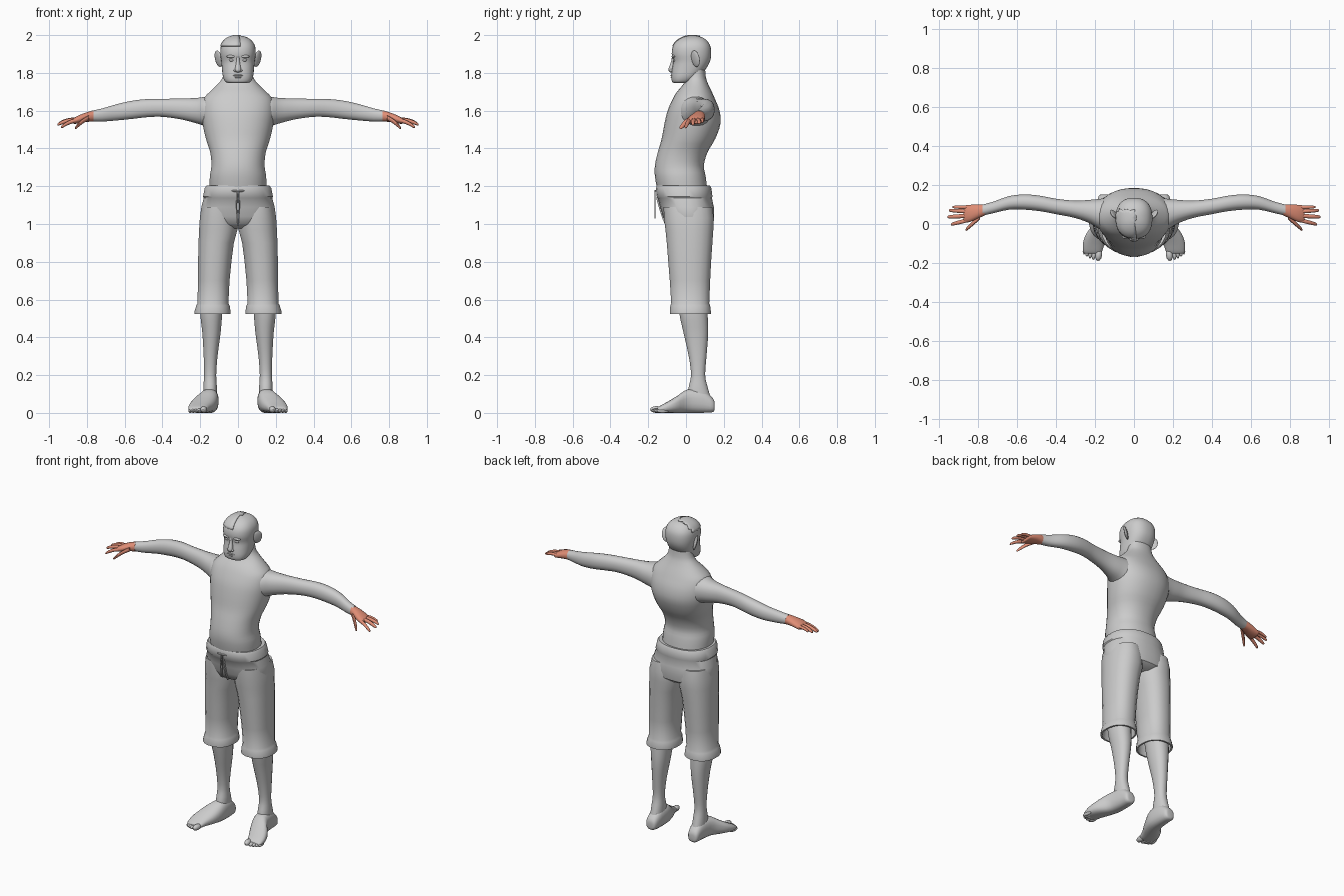
import bpy, bmesh, math
from mathutils import Vector, Matrix


def finish(bm, name, mirror=False, mat=None, angle=45):
    bmesh.ops.recalc_face_normals(bm, faces=bm.faces)
    me = bpy.data.meshes.new(name)
    bm.to_mesh(me)
    bm.free()
    ob = bpy.data.objects.new(name, me)
    bpy.context.collection.objects.link(ob)
    if mat:
        me.materials.append(mat)
    bpy.ops.object.select_all(action='DESELECT')
    ob.select_set(True)
    bpy.context.view_layer.objects.active = ob
    bpy.ops.object.shade_smooth_by_angle(angle=math.radians(angle))
    if mirror:
        m = ob.modifiers.new("Mirror", 'MIRROR')
        m.use_mirror_merge = False
    return ob


def smooth_rows(rows, steps):
    """Catmull-Rom interpolation between cross-sections."""
    out = []
    for i in range(len(rows) - 1):
        p = [rows[max(0, min(len(rows) - 1, i + k))] for k in (-1, 0, 1, 2)]
        for s in range(steps):
            t = s / steps
            out.append([b + 0.5 * t * (c - a + t * (2*a - 5*b + 4*c - d + t * (3*(b - c) + d - a)))
                        for a, b, c, d in zip(*p)])
    return out + [list(rows[-1])]


def loft(bm, rows, axis='z', n=24, steps=3, power=2.2):
    """Rows are (position along axis, u min, u max, v min, v max)."""
    rings = []
    for t, u0, u1, v0, v1 in smooth_rows(rows, steps):
        ring = []
        for k in range(n):
            a = 2 * math.pi * (k + 0.5) / n
            c, s = math.cos(a), math.sin(a)
            u = (u0 + u1) / 2 + (u1 - u0) / 2 * math.copysign(abs(c) ** (2 / power), c)
            v = (v0 + v1) / 2 + (v1 - v0) / 2 * math.copysign(abs(s) ** (2 / power), s)
            ring.append(bm.verts.new({'z': (u, v, t), 'x': (t, u, v), 'y': (u, t, v)}[axis]))
        rings.append(ring)
    for a, b in zip(rings, rings[1:]):
        for k in range(n):
            bm.faces.new((a[k], a[(k + 1) % n], b[(k + 1) % n], b[k]))
    bm.faces.new(rings[0])
    bm.faces.new(rings[-1])


def ball(bm, loc, size, rot=None, seg=12):
    m = Matrix.Translation(loc) @ (rot or Matrix()) @ Matrix.Diagonal((*size, 1))
    bmesh.ops.create_uvsphere(bm, u_segments=seg, v_segments=seg // 2 + 2, radius=1, matrix=m)


def body(rows):
    """Centred rows (z, half width, front y, back y)."""
    return [(z, -w, w, f, b) for z, w, f, b in rows]


skin_red = bpy.data.materials.new("hand_red")
skin_red.diffuse_color = (0.75, 0.27, 0.18, 1)

# Torso and neck
bm = bmesh.new()
loft(bm, body([(1.17, .150, -.15, .115), (1.25, .150, -.165, .105), (1.31, .141, -.165, .095),
               (1.38, .148, -.15, .115), (1.45, .170, -.13, .155), (1.53, .188, -.115, .183),
               (1.60, .195, -.098, .178), (1.66, .185, -.072, .155), (1.70, .150, -.048, .137),
               (1.74, .108, -.015, .118), (1.78, .080, .0, .105), (1.85, .07, .0, .1)]), n=32)
finish(bm, "torso")

# Head
head_rows = body([(1.746, .045, -.06, .01), (1.752, .066, -.073, .03), (1.78, .08, -.078, .07),
                  (1.82, .085, -.074, .105), (1.86, .089, -.068, .127), (1.90, .094, -.076, .134),
                  (1.94, .091, -.070, .13), (1.97, .074, -.048, .112), (1.989, .046, -.015, .085),
                  (1.997, .014, .015, .05)])
bm = bmesh.new()
loft(bm, head_rows, n=32, power=2.4)
finish(bm, "head")

# Raised half of the hair above the forehead
bm = bmesh.new()
loft(bm, head_rows, n=32, power=2.4)
drop = []
for f in bm.faces:
    c = f.calc_center_median()
    if c.x > 0 or c.z < 1.943 or c.y > .07:
        drop.append(f)
bmesh.ops.delete(bm, geom=drop, context='FACES')
hair = finish(bm, "hair_side")
sol = hair.modifiers.new("Thickness", 'SOLIDIFY')
sol.thickness, sol.offset = .004, 1

# Nose, brow and mouth
bm = bmesh.new()
loft(bm, body([(1.803, .008, -.085, -.06), (1.812, .016, -.093, -.06), (1.828, .015, -.091, -.06),
               (1.86, .009, -.079, -.06), (1.89, .007, -.074, -.06)]), n=12)
ball(bm, (0, -.075, 1.787), (.027, .007, .005))
ball(bm, (0, -.074, 1.777), (.022, .007, .005))
finish(bm, "nose_and_mouth")
bm = bmesh.new()
ball(bm, (.014, -.078, 1.813), (.009, .009, .008))
ball(bm, (.036, -.065, 1.887), (.026, .012, .008))
ball(bm, (.034, -.060, 1.868), (.014, .010, .008))
finish(bm, "eye_and_brow", True)

# Ears
bm = bmesh.new()
tilt = Matrix.Rotation(math.radians(-40), 4, 'Z') @ Matrix.Rotation(math.radians(14), 4, 'Y')
ball(bm, (.103, .05, 1.875), (.009, .028, .045), tilt, 16)
finish(bm, "ear", True)

# Arms
bm = bmesh.new()
loft(bm, [(.10, -.045, .14, 1.48, 1.68), (.17, -.03, .13, 1.515, 1.675), (.22, 0, .125, 1.532, 1.668),
          (.30, .03, .12, 1.553, 1.665), (.40, .05, .13, 1.567, 1.663), (.48, .065, .145, 1.565, 1.662),
          (.56, .073, .152, 1.556, 1.653), (.64, .073, .143, 1.548, 1.635),
          (.72, .055, .115, 1.542, 1.612), (.775, .043, .1, 1.543, 1.6)], 'x', 20)
finish(bm, "arm", True)

# Hands: palm plus five fingers given as base and tip
bm = bmesh.new()
loft(bm, [(.765, .042, .101, 1.542, 1.601), (.80, .028, .101, 1.54, 1.592),
          (.84, .01, .099, 1.533, 1.577), (.868, .008, .095, 1.53, 1.562),
          (.874, .02, .085, 1.537, 1.555)], 'x', 16)
for base, tip, r in [((.85, .085, 1.552), (.93, .087, 1.541), .009),
                     ((.855, .064, 1.553), (.948, .07, 1.534), .0105),
                     ((.855, .042, 1.552), (.956, .036, 1.527), .011),
                     ((.85, .02, 1.550), (.938, -.002, 1.512), .011),
                     ((.79, .035, 1.562), (.862, -.03, 1.508), .013)]:
    a, b = Vector(base), Vector(tip)
    rows = []
    for t, k, up in ((0, 1, 0), (.4, 1, .006), (.75, .9, .004), (.95, .65, 0), (1, .25, 0)):
        p = a.lerp(b, t)
        rows.append((p.x, p.y - r*k, p.y + r*k, p.z + up - r*k, p.z + up + r*k))
    loft(bm, rows, 'x', 10, 2, 2)
finish(bm, "hand", True, skin_red)

# Trousers: hips with waistband
bm = bmesh.new()
loft(bm, body([(1.2, .150, -.14, .115), (1.203, .168, -.155, .128), (1.19, .177, -.16, .135),
               (1.145, .186, -.156, .141), (1.138, .182, -.15, .138), (1.09, .195, -.138, .148),
               (1.04, .202, -.122, .149), (1.0, .19, -.105, .143), (.975, .09, -.06, .11)]),
     n=28, steps=1, power=2.3)
finish(bm, "trouser_hips", angle=40)

# Trouser legs with a turned-up hem, open at the bottom
bm = bmesh.new()
loft(bm, [(1.09, .02, .19, -.12, .14), (1.03, .005, .203, -.118, .149), (.97, .002, .207, -.11, .146),
          (.9, .021, .21, -.103, .141), (.8, .034, .212, -.095, .134), (.7, .044, .213, -.087, .129),
          (.58, .05, .215, -.079, .124), (.568, .043, .222, -.084, .129), (.535, .038, .232, -.087, .133),
          (.523, .038, .232, -.087, .133), (.523, .048, .222, -.077, .123),
          (.62, .056, .208, -.072, .118)], 'z', 20, 1, 2.3)
finish(bm, "trouser_leg", True, angle=40)

# Fly seam and drawstring
bm = bmesh.new()
loft(bm, [(1.14, -.009, .009, -.159, -.13), (1.09, -.009, .009, -.145, -.12),
          (1.03, -.006, .006, -.126, -.09), (.99, -.003, .003, -.108, -.08)], 'z', 8, 2, 4)
finish(bm, "fly_seam")
bm = bmesh.new()
loft(bm, [(1.175, .002, .008, -.168, -.161), (1.1, .004, .01, -.168, -.162),
          (1.03, .003, .009, -.168, -.162)], 'z', 8, 2)
ball(bm, (.016, -.163, 1.175), (.018, .005, .005))
finish(bm, "drawstring", True)

# Lower legs
bm = bmesh.new()
loft(bm, [(.62, .075, .2, -.045, .105), (.52, .083, .2, -.035, .115), (.42, .092, .189, -.013, .118),
          (.3, .108, .182, .014, .109), (.2, .115, .18, .026, .102), (.13, .111, .184, .012, .117),
          (.05, .112, .185, .0, .14)], 'z', 20)
finish(bm, "lower_leg", True)

# Feet with toes
bm = bmesh.new()
loft(bm, [(.152, .13, .165, .02, .05), (.142, .115, .182, .004, .078), (.09, .105, .19, 0, .12),
          (.01, .104, .205, 0, .125), (-.05, .122, .245, 0, .088), (-.10, .148, .262, 0, .058),
          (-.14, .163, .26, .002, .036), (-.152, .172, .25, .008, .026)], 'y', 20, 3, 2.5)
for x, tip, r in [(.181, -.19, .018), (.205, -.184, .012), (.222, -.177, .011),
                  (.238, -.168, .011), (.252, -.157, .010)]:
    ball(bm, (x, tip + .033, r), (r, .033, r), Matrix.Rotation(.12, 4, 'Z'))
finish(bm, "foot", True)
